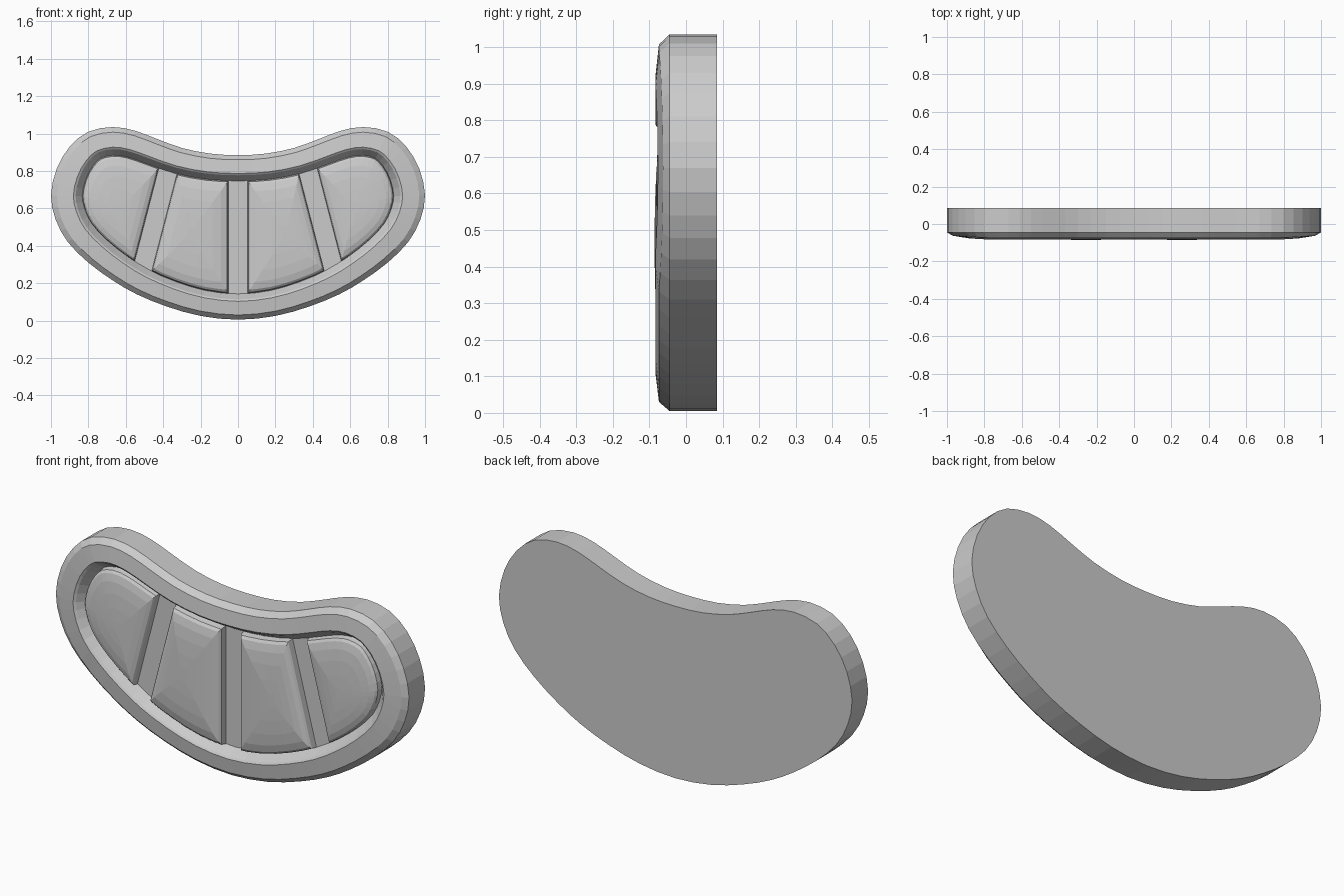
import bpy, bmesh
from mathutils import Vector

cube = bpy.data.objects.get("Cube")
if cube:
    bpy.data.objects.remove(cube)

grey = bpy.data.materials.new("plain grey")
grey.use_nodes = True
grey.diffuse_color = (0.6, 0.6, 0.6, 1)
grey.node_tree.nodes["Principled BSDF"].inputs["Base Color"].default_value = (0.6, 0.6, 0.6, 1)

# Right half of the bean outline, top centre to bottom centre
HALF = [(0, .885), (.15, .893), (.3, .923), (.43, .97), (.55, 1.015), (.67, 1.035),
        (.8, 1.01), (.9, .93), (.97, .81), (1, .67), (.975, .54), (.91, .42), (.8, .31),
        (.67, .215), (.54, .14), (.38, .075), (.2, .025), (0, .005)]


def smooth_outline():
    """Mirror the half outline and round it with one curve step per edge."""
    pts = [Vector(p) for p in HALF]
    pts += [Vector((-p.x, p.y)) for p in reversed(pts[1:-1])]
    n, out = len(pts), []
    for i, p in enumerate(pts):
        q = pts[(i + 1) % n]
        out += [p, (p + q) * 0.5625 - (pts[i - 1] + pts[(i + 2) % n]) * 0.0625]
    return out


def inset(pts, d):
    """Move a clockwise outline inwards, slightly more towards the ends."""
    n, out = len(pts), []
    for i, p in enumerate(pts):
        t = (pts[(i + 1) % n] - pts[i - 1]).normalized()
        out.append(p + Vector((t.y, -t.x)) * d * (1 + 0.22 * p.x * p.x))
    return out


def clip(pts, point, normal):
    """Keep the part of the outline on the side the normal points to."""
    out = []
    for i, q in enumerate(pts):
        p = pts[i - 1]
        a, b = (p - point).dot(normal), (q - point).dot(normal)
        if a * b < 0:
            out.append(p.lerp(q, a / (a - b)))
        if b >= 0:
            out.append(q)
    return out


def densify(pts, step):
    out = []
    for i, q in enumerate(pts):
        p = pts[i - 1]
        k = max(1, round((q - p).length / step))
        out += [p.lerp(q, j / k) for j in range(k)]
    return out


def loft(name, rings):
    """Join matching rings of 3D points and cap both ends."""
    bm = bmesh.new()
    loops = [[bm.verts.new(c) for c in ring] for ring in rings]
    for a, b in zip(loops, loops[1:]):
        for i in range(len(a)):
            bm.faces.new((a[i - 1], a[i], b[i], b[i - 1]))
    bm.faces.new(loops[0])
    bm.faces.new(loops[-1])
    bmesh.ops.recalc_face_normals(bm, faces=bm.faces)
    mesh = bpy.data.meshes.new(name)
    bm.to_mesh(mesh)
    bm.free()
    mesh.materials.append(grey)
    obj = bpy.data.objects.new(name, mesh)
    bpy.context.collection.objects.link(obj)


outline = smooth_outline()

# Tray: flat back, straight wall, bevelled rim and sunken floor
TRAY = [(0, .085), (0, -.045), (.025, -.074), (.098, -.083), (.108, -.075), (.138, -.025)]
rings = []
for d, y in TRAY:
    dip = 0.06 if y < -.06 else 0
    rings.append([(p.x, y + dip * max(0, abs(p.x) - .78), p.y) for p in inset(outline, d)])
loft("tray", rings)

# Domed cushions, separated by three flat grooves
floor = inset(outline, .136)
GAP = 0.05
DOME = [(1, 0), (.975, .55), (.93, .7), (.8, .84), (.6, .93), (.35, .98), (.12, 1)]
side_point = Vector((.445, .53))
side_normal = Vector((.54, .14)).normalized()


def cushion(name, pts, crown):
    pts = densify(pts, .09)
    xs, zs = [p.x for p in pts], [p.y for p in pts]
    mid = Vector(((min(xs) + max(xs)) / 2, (min(zs) + max(zs)) / 2))
    base = -.02
    rings = []
    for s, h in DOME:
        rings.append([(c.x, base + (crown - base) * h, c.y)
                      for c in (mid + (p - mid) * s for p in pts)])
    loft(name, rings)


inner = clip(floor, Vector((GAP, 0)), Vector((1, 0)))
inner = clip(inner, side_point - side_normal * GAP, -side_normal)
outer = clip(floor, side_point + side_normal * GAP, side_normal)
for side, sign in (("left", 1), ("right", -1)):
    for part, pts, crown in (("inner", inner, -.086), ("outer", outer, -.08)):
        cushion(f"{side}_{part}_cushion", [Vector((p.x * sign, p.y)) for p in pts], crown)
